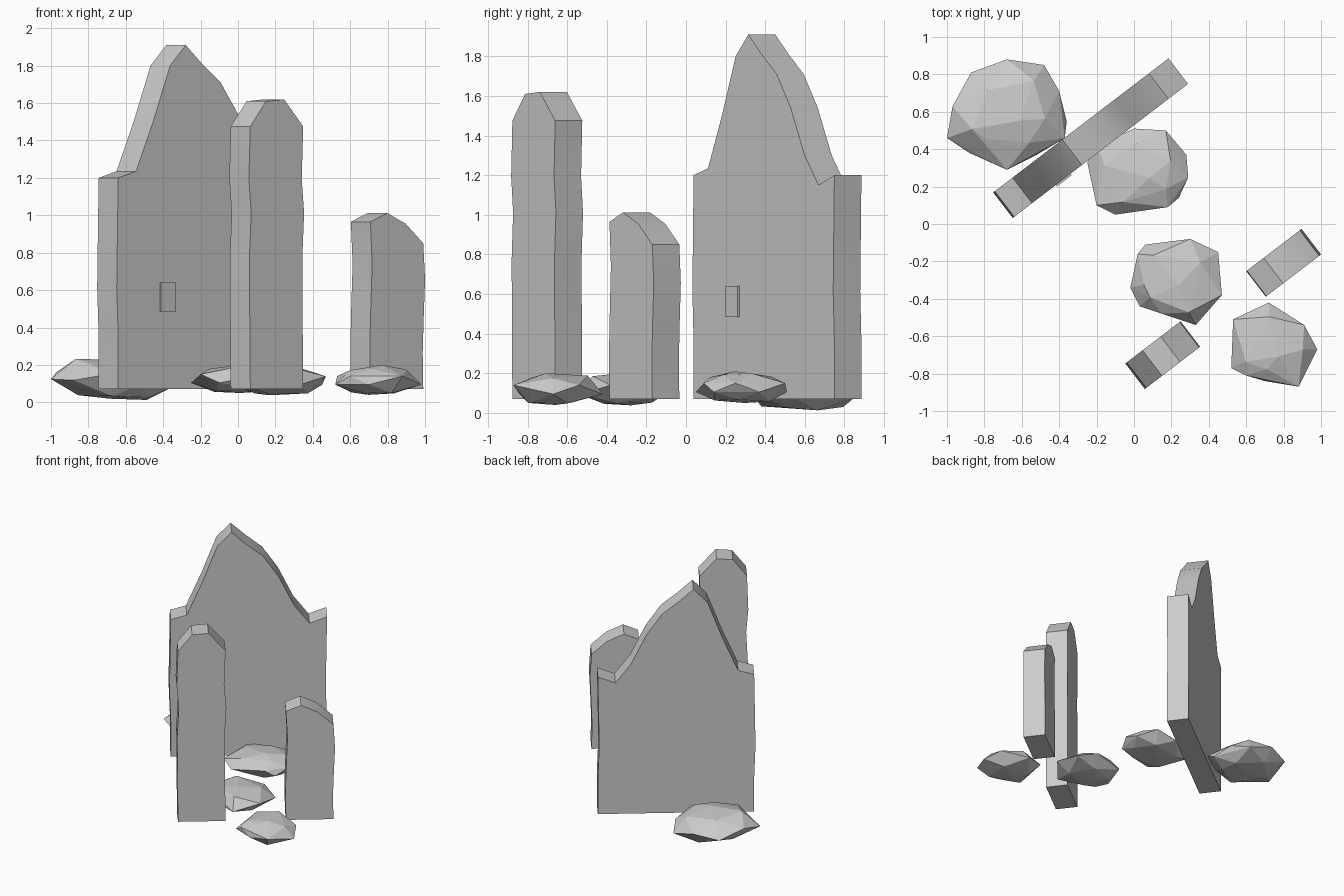
import bpy, bmesh, math, random
from mathutils import Matrix, Vector

if "Cube" in bpy.data.objects:
    bpy.data.objects.remove(bpy.data.objects["Cube"])

random.seed(4)


def finish(bm, name):
    bmesh.ops.recalc_face_normals(bm, faces=bm.faces[:])
    mesh = bpy.data.meshes.new(name)
    bm.to_mesh(mesh)
    bm.free()
    obj = bpy.data.objects.new(name, mesh)
    bpy.context.collection.objects.link(obj)
    return obj


def smooth(obj, angle):
    bpy.ops.object.select_all(action='DESELECT')
    obj.select_set(True)
    bpy.context.view_layer.objects.active = obj
    bpy.ops.object.shade_smooth_by_angle(angle=math.radians(angle))


def prism(name, profile, thick, center, offset=0.0):
    """Extrude an upright (u, z) profile and turn it to the shared slab angle."""
    bm = bmesh.new()
    face = bm.faces.new([bm.verts.new((u, offset - thick / 2, z)) for u, z in profile])
    new = bmesh.ops.extrude_face_region(bm, geom=[face])['geom']
    bmesh.ops.translate(bm, vec=(0, thick, 0),
                        verts=[v for v in new if isinstance(v, bmesh.types.BMVert)])
    turn = Matrix.Translation((*center, 0)) @ Matrix.Rotation(math.radians(37.4), 4, 'Z')
    bm.transform(turn)
    return finish(bm, name)


def slab(name, top, center, wave):
    """Standing slab: given top outline, slightly weathered upright sides."""
    base = 0.07
    (ul, zl), (ur, zr) = top[0], top[-1]
    right = [(ur + d, base + (zr - base) * (1 - f)) for f, d in wave]
    left = [(ul + d, base + (zl - base) * f) for f, d in reversed([(1 - f, d) for f, d in wave])]
    smooth(prism(name, top + right + [(ur, base), (ul, base)] + left, 0.172, center), 30)


def rock(name, outline, low, high, tilt=(0, 0)):
    """Faceted flat rock: hull of a jagged rim with smaller rings above and below."""
    n = len(outline)
    c = sum((Vector(p) for p in outline), Vector((0, 0))) / n
    mid = low + (high - low) * 0.47
    bm = bmesh.new()

    def add(p, z):
        d = Vector(p) - c
        bm.verts.new((p[0], p[1], z + d.x * tilt[0] + d.y * tilt[1]))

    for i, p in enumerate(outline):
        add(p, mid + (0.025 if i % 2 else -0.02))
        s = random.uniform(0.58, 0.72)
        ring = c + (Vector(p) - c) * s
        if i % 2:
            add(ring, low + random.uniform(0.005, 0.02))
        else:
            add(ring, high - random.uniform(0.01, 0.035))
    add(c + Vector((0.04, -0.03)), high)
    add(c + Vector((-0.03, 0.02)), low)
    res = bmesh.ops.convex_hull(bm, input=bm.verts[:])
    loose = [v for v in bm.verts if not v.link_faces]
    bmesh.ops.delete(bm, geom=loose, context='VERTS')
    finish(bm, name)


# Standing slabs
slab("large_slab",
     [(-0.585, 1.2), (-0.465, 1.235), (-0.35, 1.5), (-0.236, 1.8), (-0.13, 1.91), (-0.02, 1.81),
      (0.105, 1.71), (0.222, 1.54), (0.338, 1.3), (0.453, 1.15), (0.585, 1.2)],
     (-0.228, 0.462), [(0.3, -0.006), (0.52, -0.01), (0.75, 0.0)])
slab("tall_slab",
     [(-0.178, 1.475), (-0.072, 1.61), (0.05, 1.62), (0.178, 1.475)],
     (0.155, -0.70), [(0.2, -0.01), (0.33, 0.006), (0.5, -0.006), (0.8, -0.003)])
slab("short_slab",
     [(-0.178, 0.965), (-0.065, 1.012), (0.06, 0.955), (0.178, 0.85)],
     (0.797, -0.21), [(0.25, 0.012), (0.5, 0.003), (0.75, -0.004)])

# Small plate on the face of the large slab
prism("face_plate", [(-0.305, 0.485), (-0.205, 0.485), (-0.205, 0.64), (-0.305, 0.64)],
      0.014, (-0.228, 0.462), offset=-0.089)

# Rocks around the slabs
rock("back_left_rock",
     [(-1.0, .46), (-.97, .63), (-.87, .81), (-.68, .88), (-.48, .85), (-.40, .71),
      (-.36, .55), (-.37, .46), (-.52, .37), (-.68, .29), (-.88, .38)],
     0.018, 0.228, (-0.07, -0.03))
rock("back_middle_rock",
     [(-.25, .33), (-.2, .42), (0, .51), (.17, .5), (.28, .37), (.29, .25),
      (.24, .14), (.18, .09), (-.1, .05), (-.2, .1)],
     0.05, 0.21)
rock("front_middle_rock",
     [(-.02, -.34), (.02, -.16), (.06, -.11), (.3, -.08), (.45, -.15), (.47, -.38),
      (.33, -.54), (.15, -.48), (.03, -.44)],
     0.038, 0.2)
rock("front_right_rock",
     [(.52, -.77), (.53, -.51), (.72, -.42), (.91, -.54), (.98, -.67), (.88, -.87),
      (.70, -.84), (.6, -.81)],
     0.04, 0.2)
